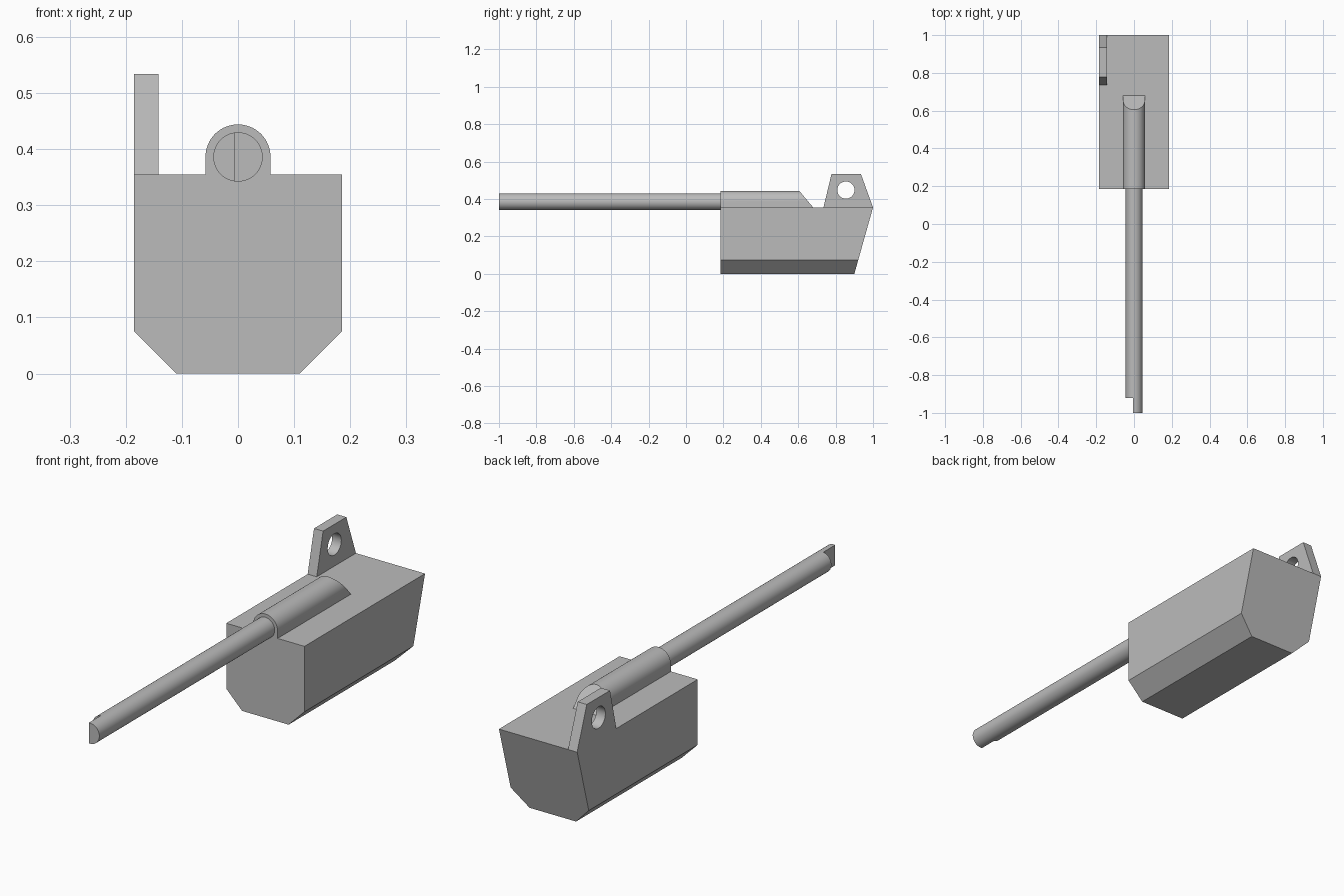
import bpy, bmesh
from math import sin, cos, pi

cube = bpy.data.objects.get("Cube")
if cube:
    bpy.data.objects.remove(cube, do_unlink=True)

steel = bpy.data.materials.new("plain_grey")
steel.use_nodes = True
GREY = (0.5, 0.5, 0.5, 1)
steel.diffuse_color = GREY
steel.node_tree.nodes["Principled BSDF"].inputs["Base Color"].default_value = GREY

BODY_W, BODY_TOP, FRONT_Y = 0.185, 0.355, 0.185
BARREL_Z, BARREL_R, HOUSING_R = 0.386, 0.044, 0.058


def arc(r, start, end, n, cz):
    """Points on an arc as (horizontal, z) pairs."""
    steps = [start + (end - start) * i / n for i in range(n + 1)]
    return [(r * cos(a), cz + r * sin(a)) for a in steps]


def loft(name, profile, near, far):
    """Bridge a profile between two placements and cap both ends."""
    bm = bmesh.new()
    a = [bm.verts.new(near(u, z)) for u, z in profile]
    b = [bm.verts.new(far(u, z)) for u, z in profile]
    bm.faces.new(a)
    bm.faces.new(b)
    for i in range(len(a)):
        j = (i + 1) % len(a)
        bm.faces.new((a[i], a[j], b[j], b[i]))
    bmesh.ops.recalc_face_normals(bm, faces=bm.faces)
    mesh = bpy.data.meshes.new(name)
    bm.to_mesh(mesh)
    bm.free()
    mesh.materials.append(steel)
    obj = bpy.data.objects.new(name, mesh)
    bpy.context.collection.objects.link(obj)
    return obj


def select(obj):
    bpy.ops.object.select_all(action='DESELECT')
    obj.select_set(True)
    bpy.context.view_layer.objects.active = obj


def cut(obj, cutter):
    """Subtract the cutter, then discard it."""
    mod = obj.modifiers.new("cut", 'BOOLEAN')
    mod.operation, mod.solver, mod.object = 'DIFFERENCE', 'EXACT', cutter
    select(obj)
    bpy.ops.object.modifier_apply(modifier=mod.name)
    bpy.data.objects.remove(cutter, do_unlink=True)


# Chamfered body with a sloping back
half = [(0.11, 0), (BODY_W, 0.075), (BODY_W, BODY_TOP)]
body = loft("body", half + [(-x, z) for x, z in reversed(half)],
            lambda x, z: (x, FRONT_Y, z),
            lambda x, z: (x, 1 - 0.1 * (BODY_TOP - z) / BODY_TOP, z))

# Round-topped barrel housing with a slanted rear
dome = arc(HOUSING_R, 0, pi, 32, BARREL_Z)
housing = loft("barrel_housing",
               [(HOUSING_R, BODY_TOP)] + dome + [(-HOUSING_R, BODY_TOP)],
               lambda x, z: (x, FRONT_Y, z),
               lambda x, z: (x, 0.68 - 0.84 * (z - BODY_TOP), z))

# Barrel with one side of the tip stepped back
barrel = loft("barrel", arc(BARREL_R, 0, 2 * pi, 48, BARREL_Z)[:-1],
              lambda x, z: (x, -1, z), lambda x, z: (x, 0.2, z))
notch = loft("tip_cutter", [(-0.1, 0.3), (-0.006, 0.3), (-0.006, 0.5), (-0.1, 0.5)],
             lambda x, z: (x, -1.1, z), lambda x, z: (x, -0.92, z))
cut(barrel, notch)

# Rear lug with a round hole
lug = loft("rear_lug", [(0.735, BODY_TOP), (1, BODY_TOP), (0.935, 0.534), (0.778, 0.534)],
           lambda y, z: (-BODY_W, y, z), lambda y, z: (-0.142, y, z))
hole = loft("hole_cutter", arc(0.046, 0, 2 * pi, 32, 0.448)[:-1],
            lambda y, z: (-0.3, 0.855 + y, z), lambda y, z: (0, 0.855 + y, z))
cut(lug, hole)

for obj in (body, housing, barrel, lug):
    select(obj)
    bpy.ops.object.shade_smooth_by_angle()
